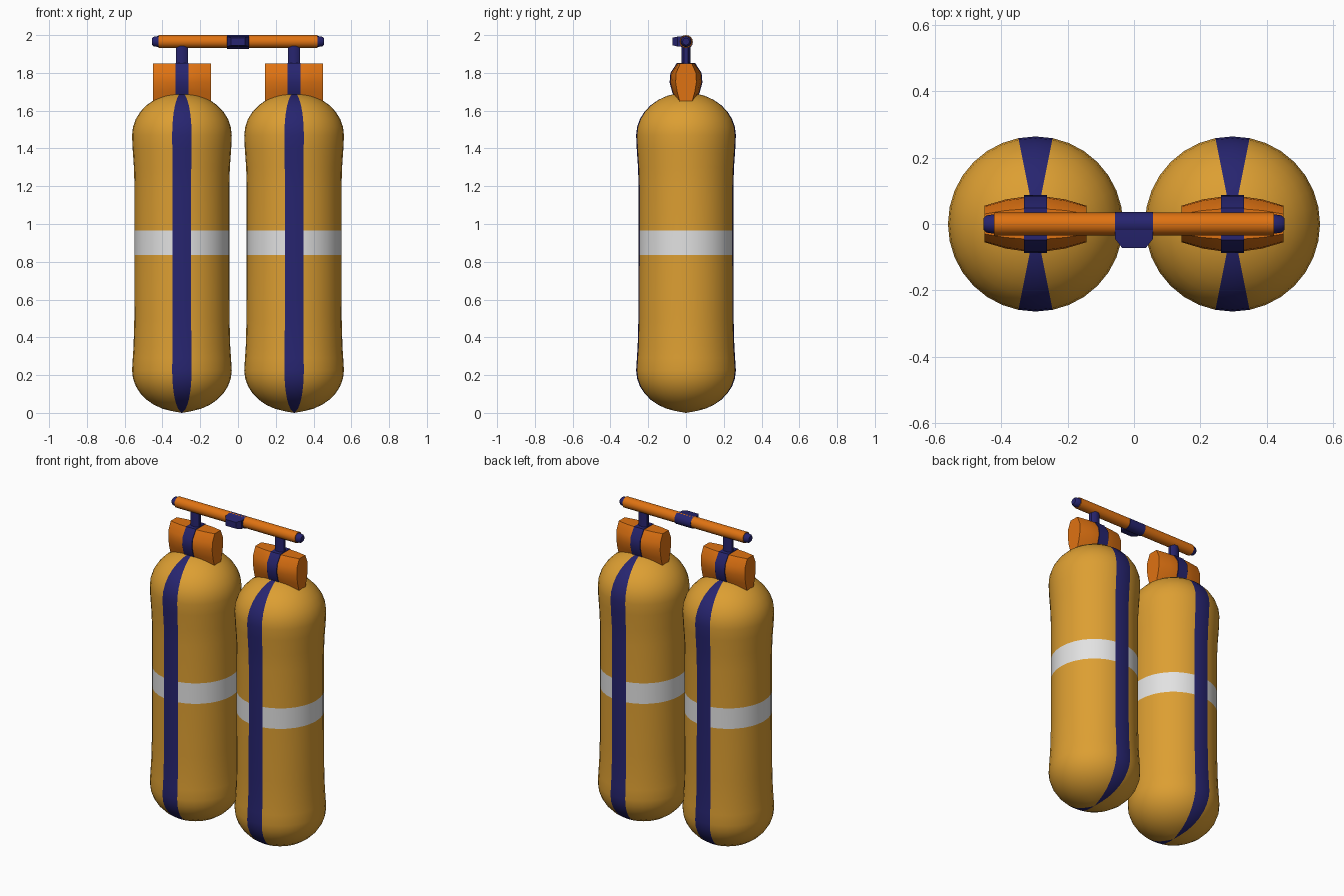
import bpy, bmesh, math
from mathutils import Vector

if "Cube" in bpy.data.objects:
    bpy.data.objects.remove(bpy.data.objects["Cube"])


def material(name, rgb):
    m = bpy.data.materials.new(name)
    m.diffuse_color = (*rgb, 1)
    m.use_nodes = True
    m.node_tree.nodes["Principled BSDF"].inputs["Base Color"].default_value = m.diffuse_color
    return m


GOLD = material("gold", (0.72, 0.345, 0.032))
NAVY = material("navy", (0.02, 0.018, 0.16))
WHITE = material("white", (0.76, 0.76, 0.76))
ORANGE = material("orange", (0.74, 0.17, 0.006))


def finish(name, bm, mats, rule=None, angle=35):
    """Turn a bmesh into a named object, colouring faces by a rule."""
    bmesh.ops.remove_doubles(bm, verts=bm.verts, dist=1e-5)
    bmesh.ops.recalc_face_normals(bm, faces=bm.faces)
    for f in bm.faces:
        f.smooth = True
        if rule:
            f.material_index = rule(f.calc_center_median())
    me = bpy.data.meshes.new(name)
    bm.to_mesh(me)
    bm.free()
    for m in mats:
        me.materials.append(m)
    me.set_sharp_from_angle(angle=math.radians(angle))
    ob = bpy.data.objects.new(name, me)
    bpy.context.collection.objects.link(ob)
    return ob


def loft(rings):
    """Join equal-length closed rings and cap both ends."""
    bm = bmesh.new()
    vs = [[bm.verts.new(p) for p in r] for r in rings]
    n = len(vs[0])
    for a, b in zip(vs, vs[1:]):
        for i in range(n):
            j = (i + 1) % n
            bm.faces.new((a[i], a[j], b[j], b[i]))
    bm.faces.new(vs[0])
    bm.faces.new(vs[-1])
    return bm


def circle_x(x, r, z, n=16):
    return [(x, r * math.cos(2 * math.pi * i / n), z + r * math.sin(2 * math.pi * i / n)) for i in range(n)]


def tank(name, cx):
    R, n = 0.264, 32
    prof = [(R * math.sin(t), 0.005 + 0.22 * (1 - math.cos(t)))
            for t in [math.pi / 2 * i / 8 for i in range(9)]]
    prof += [(0.260, 0.29), (0.256, 0.35), (0.252, 0.5), (0.251, 0.835), (0.251, 0.965),
             (0.251, 1.2), (0.254, 1.3), (0.261, 1.4)]
    prof += [(R * math.cos(t), 1.47 + 0.225 * math.sin(t))
             for t in [math.pi / 2 * i / 8 for i in range(9)]]
    prof[0] = (0, 0.0)
    prof[-1] = (0, 1.695)
    bm = bmesh.new()
    vs = [bm.verts.new((cx + r, 0, z)) for r, z in prof]
    es = [bm.edges.new(e) for e in zip(vs, vs[1:])]
    bmesh.ops.spin(bm, geom=vs + es, cent=(cx, 0, 0), axis=(0, 0, 1),
                   angle=2 * math.pi, steps=n, use_duplicate=False)

    # navy wedge front and back, white band around the middle
    def rule(c):
        if abs(c.x - cx) < abs(c.y) * math.tan(math.radians(11.25)):
            return 1
        return 2 if 0.84 < c.z < 0.96 else 0
    return finish(name, bm, [GOLD, NAVY, WHITE], rule, 60)


def valve_block(name, cx):
    # barrel-shaped block, widest in the middle, with a navy central band
    def section(dx, w):
        half = [(0.55, 1.64), (0.85, 1.70), (1.0, 1.75), (0.95, 1.80), (0.55, 1.85)]
        return [(cx + dx, w * y, z) for y, z in half] + [(cx + dx, -w * y, z) for y, z in reversed(half)]
    cuts = [(-0.154, 0.055), (-0.09, 0.074), (-0.035, 0.082), (0.035, 0.082), (0.09, 0.074), (0.154, 0.055)]
    finish(name, loft([section(*c) for c in cuts]), [ORANGE, NAVY],
           lambda c: 1 if abs(c.x - cx) < 0.03 else 0, 30)

    # strap plate wrapped around the band
    strap = loft([[(p[0], p[1] * 1.06, p[2] + (0.003 if p[2] > 1.8 else 0)) for p in section(d, 0.082)]
                  for d in (-0.034, 0.034)])
    finish(name + "_strap", strap, [NAVY], None, 30)


def post(name, cx):
    rings = [[(cx + 0.034 * math.cos(a), 0.025 * math.sin(a), z)
              for a in [2 * math.pi * (i + 0.5) / 8 for i in range(8)]] for z in (1.83, 1.955)]
    finish(name, loft(rings), [NAVY], None, 50)


for side, x in (("left", -0.297), ("right", 0.297)):
    tank(side + "_tank", x)
    valve_block(side + "_valve_block", x)
    post(side + "_post", x)

# carrying bar with tapered navy tips
ZB = 1.966
stations = [(-0.454, 0.018), (-0.445, 0.026), (-0.422, 0.029), (-0.422, 0.034),
            (0.422, 0.034), (0.422, 0.029), (0.445, 0.026), (0.454, 0.018)]
finish("carry_bar", loft([circle_x(x, r, ZB) for x, r in stations]), [ORANGE, NAVY],
       lambda c: 1 if abs(c.x) > 0.4221 else 0)

# collar around the bar centre, with a knob at the front
finish("bar_collar", loft([circle_x(x, 0.0365, ZB - 0.0025) for x in (-0.057, 0.057)]), [NAVY])
knob = [[(sx * w, y, ZB + sz * h) for sx, sz in ((-1, -1), (1, -1), (1, 1), (-1, 1))]
        for y, w, h in ((0.0, 0.057, 0.03), (-0.045, 0.057, 0.026), (-0.072, 0.036, 0.02))]
finish("collar_knob", loft(knob), [NAVY], None, 25)
